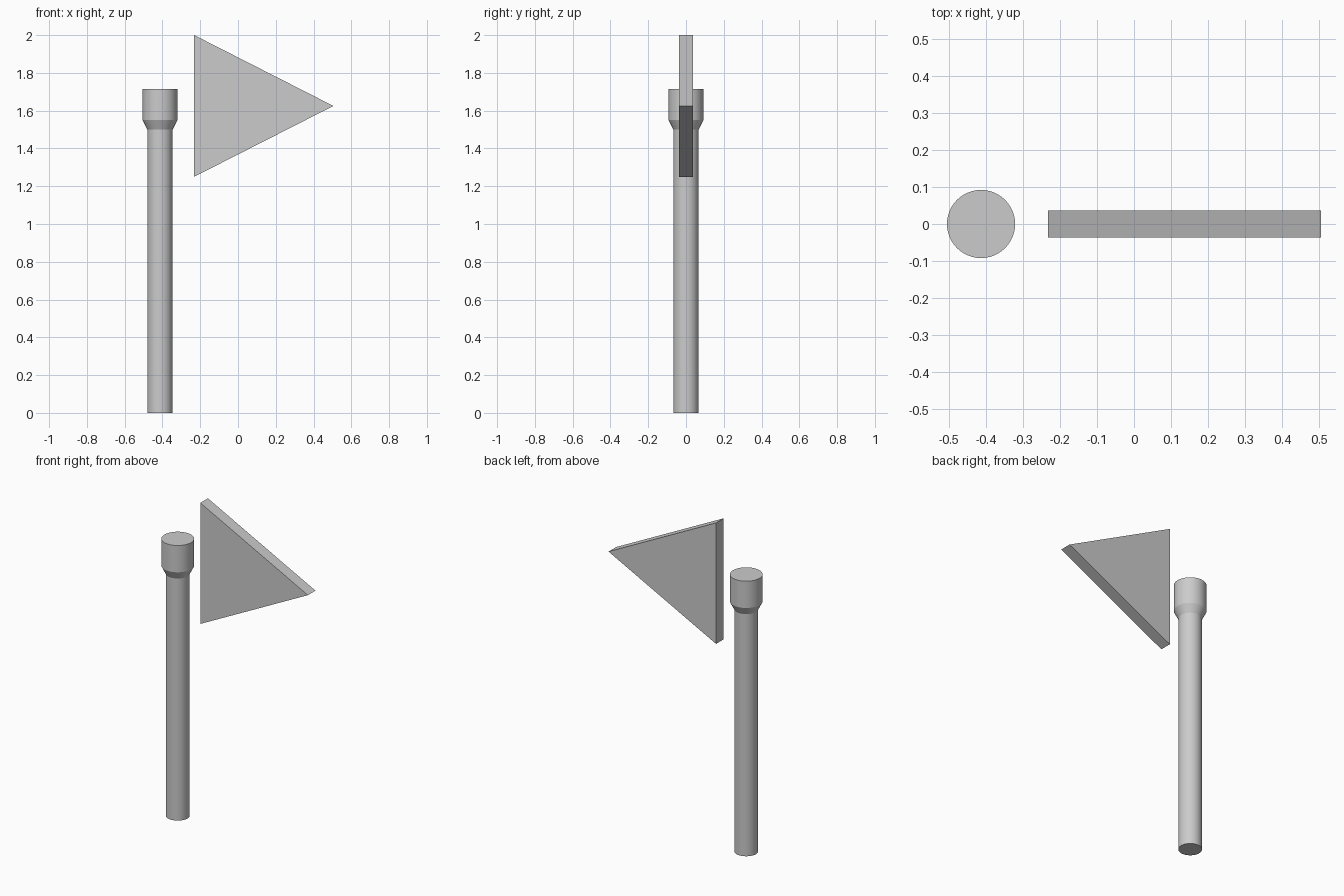
import bpy, bmesh, math

if "Cube" in bpy.data.objects:
    bpy.data.objects.remove(bpy.data.objects["Cube"])

def finish(name, bm):
    bmesh.ops.recalc_face_normals(bm, faces=bm.faces)
    mesh = bpy.data.meshes.new(name)
    bm.to_mesh(mesh)
    bm.free()
    obj = bpy.data.objects.new(name, mesh)
    bpy.context.collection.objects.link(obj)
    return obj

# Pole with a flared cap: stacked rings (radius, height)
POLE_X, SIDES = -0.413, 48
bm = bmesh.new()
rings = []
for r, z in [(0.067, 0), (0.067, 1.5), (0.092, 1.55), (0.092, 1.716)]:
    angles = [2 * math.pi * i / SIDES for i in range(SIDES)]
    rings.append([bm.verts.new((POLE_X + r * math.cos(a), r * math.sin(a), z)) for a in angles])
for lower, upper in zip(rings, rings[1:]):
    for i in range(SIDES):
        j = (i + 1) % SIDES
        bm.faces.new((lower[i], lower[j], upper[j], upper[i]))
bm.faces.new(rings[0][::-1])
bm.faces.new(rings[-1])
pole = finish("pole", bm)
bpy.context.view_layer.objects.active = pole
pole.select_set(True)
bpy.ops.object.shade_smooth_by_angle(angle=math.radians(20))

# Triangular pennant: flat profile extruded through its thickness
HALF = 0.037
bm = bmesh.new()
profile = [(-0.232, 1.25), (0.505, 1.625), (-0.232, 2.0)]
face = bm.faces.new([bm.verts.new((x, -HALF, z)) for x, z in profile])
out = bmesh.ops.extrude_face_region(bm, geom=[face])
moved = [g for g in out["geom"] if isinstance(g, bmesh.types.BMVert)]
bmesh.ops.translate(bm, verts=moved, vec=(0, 2 * HALF, 0))
# extrude_face_region keeps the source face as the front side only if absent it is re-made
if len(bm.faces) < 5:
    bm.verts.ensure_lookup_table()
    bm.faces.new([v for v in bm.verts if v.co.y < 0])
finish("pennant", bm)
